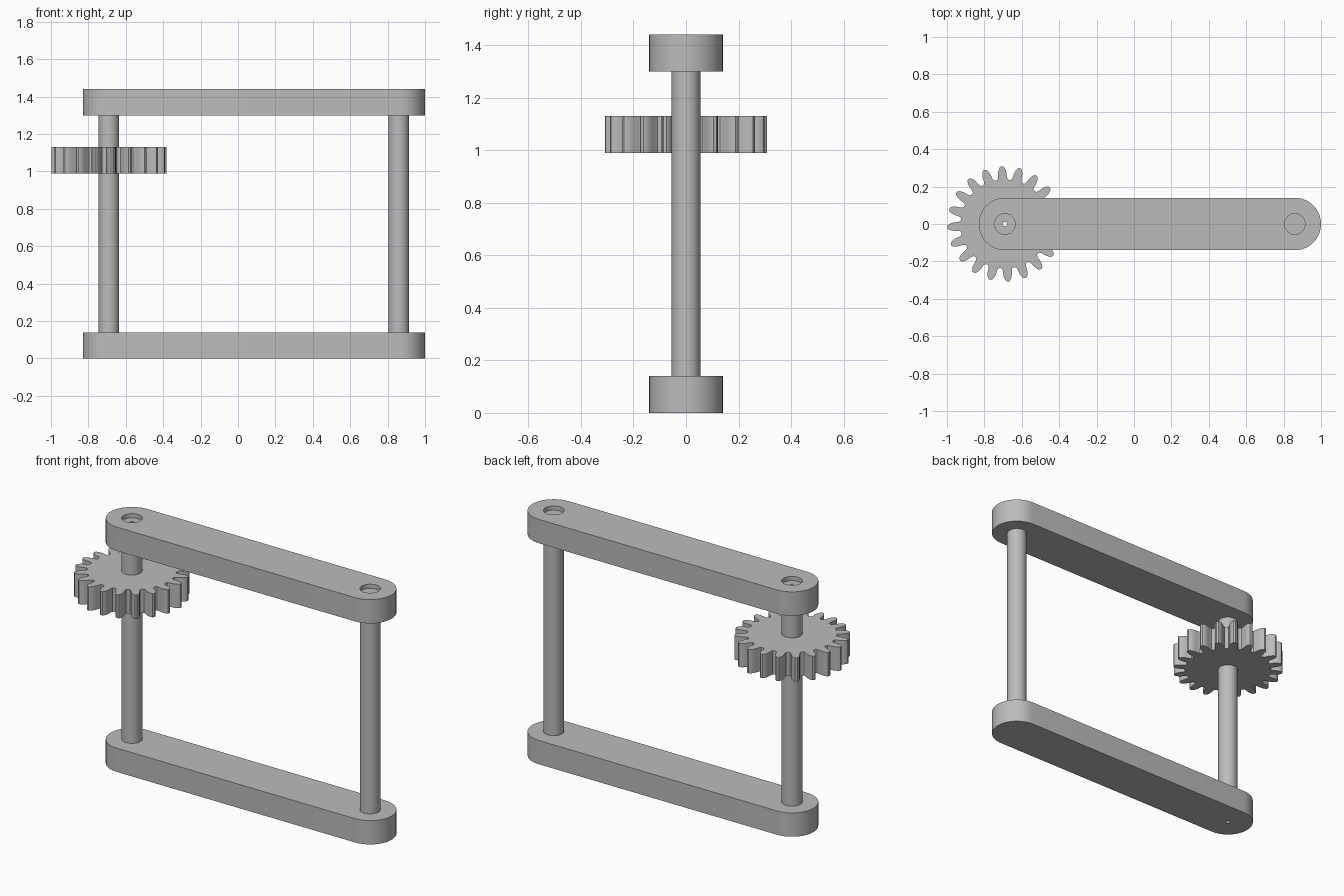
import bpy
from math import cos, sin, pi, radians

if "Cube" in bpy.data.objects:
    bpy.data.objects.remove(bpy.data.objects["Cube"])

GREY = (0.5, 0.5, 0.5, 1)
steel = bpy.data.materials.new("plain grey")
steel.use_nodes = True
steel.diffuse_color = GREY
steel.node_tree.nodes["Principled BSDF"].inputs["Base Color"].default_value = GREY

LEFT_X, RIGHT_X = 0.86, -0.69     # shaft axes
BAR_R, SHAFT_R, BORE_R = 0.14, 0.055, 0.012
BAR_H, TOP_Z, HEIGHT = 0.14, 1.30, 1.44


def arc(x, r, start=0, end=2 * pi, n=48):
    full = end - start > 6.2
    steps = n if full else n + 1
    return [(x + r * cos(start + (end - start) * i / n),
             r * sin(start + (end - start) * i / n)) for i in range(steps)]


def extrude(name, loops, z0, z1):
    """Fill the outer loop, leave the inner loops open, extrude from z0 to z1."""
    curve = bpy.data.curves.new(name, "CURVE")
    curve.dimensions = "2D"
    curve.fill_mode = "BOTH"
    curve.extrude = (z1 - z0) / 2
    for loop in loops:
        spline = curve.splines.new("POLY")
        spline.points.add(len(loop) - 1)
        for point, (x, y) in zip(spline.points, loop):
            point.co = (x, y, 0, 1)
        spline.use_cyclic_u = True
    curve.materials.append(steel)
    obj = bpy.data.objects.new(name, curve)
    obj.location.z = (z0 + z1) / 2
    bpy.context.collection.objects.link(obj)
    bpy.ops.object.select_all(action="DESELECT")
    obj.select_set(True)
    bpy.context.view_layer.objects.active = obj
    bpy.ops.object.convert(target="MESH")
    # weld the caps to the walls so shading is continuous
    bpy.ops.object.mode_set(mode="EDIT")
    bpy.ops.mesh.select_all(action="SELECT")
    bpy.ops.mesh.remove_doubles(threshold=0.0001)
    bpy.ops.mesh.normals_make_consistent(inside=False)
    bpy.ops.object.mode_set(mode="OBJECT")
    bpy.ops.object.shade_smooth_by_angle(angle=radians(25))
    return bpy.context.object


# Round-ended bars with a shaft hole at each end
outline = (arc(LEFT_X, BAR_R, -pi / 2, pi / 2, 24)
           + arc(RIGHT_X, BAR_R, pi / 2, 3 * pi / 2, 24))
holes = [arc(LEFT_X, SHAFT_R), arc(RIGHT_X, SHAFT_R)]
extrude("bottom_bar", [outline] + holes, 0, BAR_H)
extrude("top_bar", [outline] + holes, TOP_Z, HEIGHT)

# Shafts, ending just below the top face of the upper bar
SHAFT_TOP = HEIGHT - 0.025
extrude("left_shaft", [holes[0]], 0, SHAFT_TOP)
extrude("right_shaft", [holes[1], arc(RIGHT_X, BORE_R, n=20)], 0, SHAFT_TOP)

# Spur gear: half a tooth as (radius, degrees from tooth centre), mirrored
TEETH, PHASE = 20, 3
half = [(0.237, 8), (0.241, 6.4), (0.252, 5.4), (0.27, 4.9),
        (0.288, 3.9), (0.301, 2.6), (0.308, 1.2)]
tooth = [(r, -a) for r, a in half] + [(r, a) for r, a in reversed(half)]
gear = [(RIGHT_X + r * cos(radians(PHASE + 360 / TEETH * i + a)),
         r * sin(radians(PHASE + 360 / TEETH * i + a)))
        for i in range(TEETH) for r, a in tooth]
extrude("gear", [gear, holes[1]], 0.99, 1.13)
